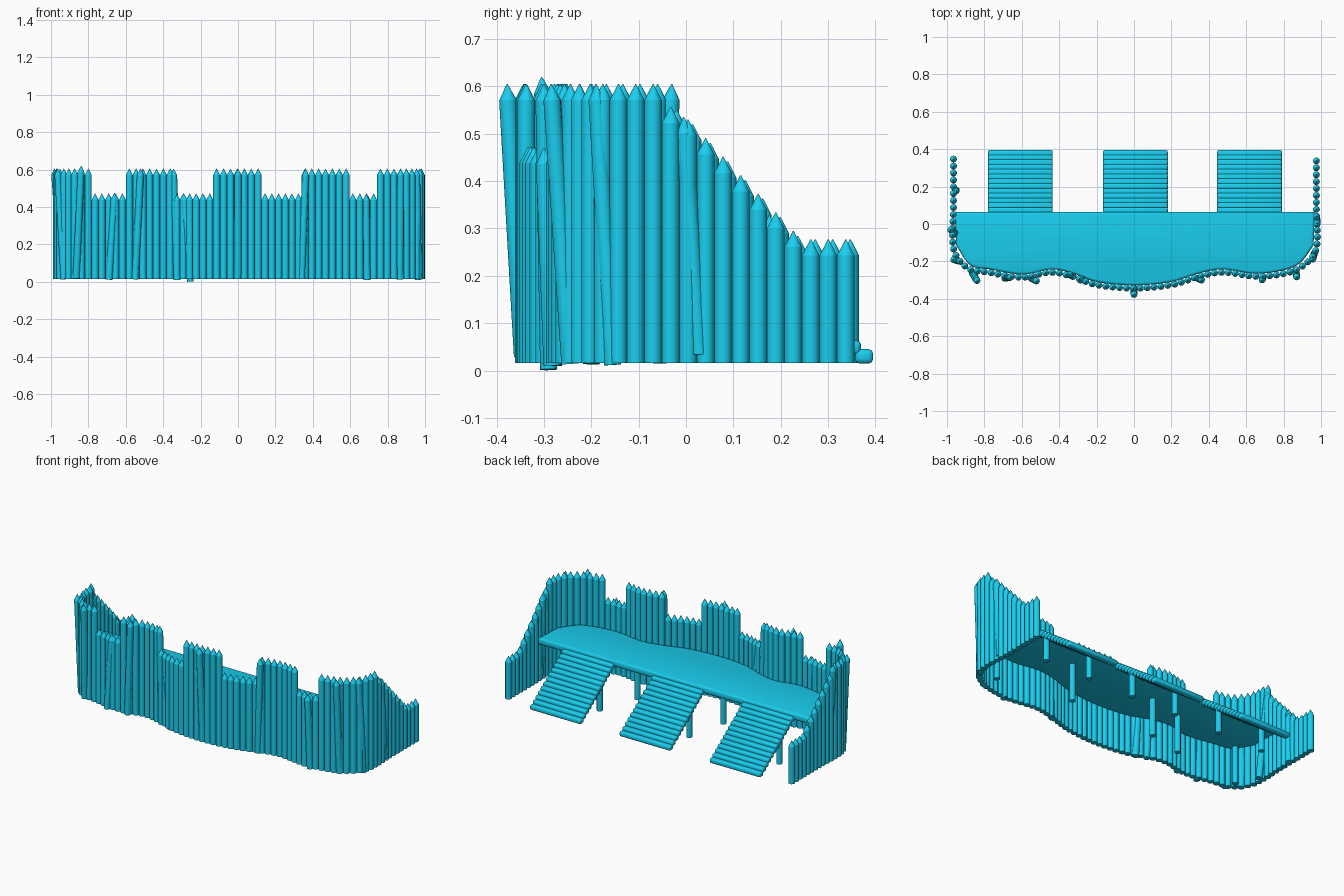
import bpy, bmesh
from mathutils import Vector, Matrix

if "Cube" in bpy.data.objects:
    bpy.data.objects.remove(bpy.data.objects["Cube"])

R = 0.0185    # stake radius
TIP = 0.034   # height of sharpened tip


def finish(name, bm, angle=0.6):
    bmesh.ops.recalc_face_normals(bm, faces=bm.faces)
    me = bpy.data.meshes.new(name)
    bm.to_mesh(me)
    bm.free()
    ob = bpy.data.objects.new(name, me)
    bpy.context.collection.objects.link(ob)
    mat = bpy.data.materials.get("cyan") or bpy.data.materials.new("cyan")
    mat.diffuse_color = (0.01, 0.62, 0.87, 1)
    mat.use_nodes = True
    mat.node_tree.nodes["Principled BSDF"].inputs["Base Color"].default_value = mat.diffuse_color
    me.materials.append(mat)
    bpy.ops.object.select_all(action='DESELECT')
    ob.select_set(True)
    bpy.context.view_layer.objects.active = ob
    bpy.ops.object.shade_smooth_by_angle(angle=angle)
    return ob


def add_pole(bm, base, top, r=R, tip=TIP):
    """Round pole from base to top, with an optional sharpened tip."""
    base, top = Vector(base), Vector(top)
    d = top - base
    rot = d.to_track_quat('Z', 'Y').to_matrix().to_4x4()
    body = d.length - tip
    at = lambda h: Matrix.Translation(base + d.normalized() * h) @ rot
    bmesh.ops.create_cone(bm, segments=12, cap_ends=True, radius1=r, radius2=r,
                          depth=body, matrix=at(body / 2))
    if tip:
        bmesh.ops.create_cone(bm, segments=12, cap_ends=False, radius1=r, radius2=0.001,
                              depth=tip, matrix=at(body + tip / 2))


def smooth_path(pts, n=24):
    """Catmull-Rom samples through the points."""
    p = [Vector(q) for q in pts]
    p = [2 * p[0] - p[1]] + p + [2 * p[-1] - p[-2]]
    out = []
    for a, b, c, d in zip(p, p[1:], p[2:], p[3:]):
        for i in range(n):
            t = i / n
            out.append(0.5 * (2 * b + (c - a) * t + (2 * a - 5 * b + 4 * c - d) * t * t
                              + (3 * b - a - 3 * c + d) * t ** 3))
    return out + [p[-2]]


def resample(pts, step):
    out, left = [pts[0]], step
    for a, b in zip(pts, pts[1:]):
        seg = (b - a).length
        while seg >= left:
            a = a.lerp(b, left / seg)
            seg = (b - a).length
            out.append(a)
            left = step
        left -= seg
    return out


# Palisade line: left arm, wavy front, right arm
front = [(-0.965, -0.13), (-0.89, -0.235), (-0.78, -0.258), (-0.6, -0.285), (-0.45, -0.258),
         (-0.33, -0.28), (-0.2, -0.325), (0, -0.343), (0.2, -0.325), (0.35, -0.28),
         (0.48, -0.258), (0.65, -0.28), (0.8, -0.265), (0.9, -0.225), (0.975, -0.13)]
line = smooth_path([(-0.965, 0.347), (-0.965, 0.1)] + front + [(0.975, 0.1), (0.975, 0.347)])
low_spans = [(-0.77, -0.59), (-0.33, -0.125), (0.13, 0.335), (0.585, 0.745)]


def stake_height(x, y):
    if y > -0.045:   # arms step down toward the back
        return max(0.277, min(0.557, 0.522 - 1.06 * (y - 0.012)))
    return 0.472 if any(a < x < b for a, b in low_spans) else 0.605


bm = bmesh.new()
for p in resample(line, 0.037):
    add_pole(bm, (p.x, p.y, 0.016), (p.x, p.y, stake_height(p.x, p.y)))
finish("palisade_stakes", bm)

# Leaning stakes: base x, y, z, then top x, y, z
leaning = [(-0.94, -0.06, 0.016, -0.982, -0.03, 0.605), (-0.93, -0.2, 0.014, -0.965, -0.19, 0.605),
           (-0.865, -0.26, 0.02, -0.838, -0.305, 0.62), (-0.69, -0.29, 0.012, -0.66, -0.285, 0.475),
           (-0.55, -0.29, 0.014, -0.52, -0.305, 0.605), (-0.325, -0.28, 0.01, -0.345, -0.27, 0.605),
           (-0.255, -0.29, 0.002, -0.29, -0.3, 0.472), (0, -0.345, 0.03, 0, -0.378, 0.605),
           (0.34, -0.29, 0.016, 0.362, -0.3, 0.605), (0.69, -0.283, 0.01, 0.685, -0.3, 0.47),
           (0.865, -0.245, 0.014, 0.87, -0.285, 0.605), (0.965, -0.155, 0.012, 0.955, -0.19, 0.605),
           (0.978, 0.028, 0.034, 0.978, -0.005, 0.535), (-0.95, 0.18, 0.016, -0.955, 0.175, 0.33)]
bm = bmesh.new()
for s in leaning:
    add_pole(bm, s[:3], s[3:])
finish("leaning_stakes", bm)

# Walkway platform following the inside of the palisade
edge = smooth_path(front, 5)
outline = [(-0.955, 0.065)] + [(p.x * 0.985, p.y + 0.015) for p in edge] + [(0.965, 0.065)]
bm = bmesh.new()
face = bm.faces.new([bm.verts.new((x, y, 0.245)) for x, y in outline])
ext = bmesh.ops.extrude_face_region(bm, geom=[face])
bmesh.ops.translate(bm, vec=(0, 0, 0.042),
                    verts=[v for v in ext['geom'] if isinstance(v, bmesh.types.BMVert)])
rim = [e for e in bm.edges if abs(e.verts[0].co.z - e.verts[1].co.z) < 1e-4]
bmesh.ops.bevel(bm, geom=rim, offset=0.014, segments=3, profile=0.5, affect='EDGES')
finish("walkway_platform", bm)

# Stepped ramps with two support posts each
STEPS = 13
for side, cx in (("left", -0.608), ("middle", 0.007), ("right", 0.618)):
    bm = bmesh.new()
    for i in range(STEPS):
        t = i / (STEPS - 1)
        m = Matrix.Translation((cx, 0.376 - 0.306 * t, 0.03 + 0.222 * t))
        bmesh.ops.create_cube(bm, size=1, matrix=m @ Matrix.Diagonal((0.347, 0.038, 0.03, 1)))
    bmesh.ops.bevel(bm, geom=bm.edges[:], offset=0.009, segments=2, profile=0.5, affect='EDGES')
    finish(side + "_ramp", bm, 0.9)
    bm = bmesh.new()
    for dx in (-0.152, 0.152):
        add_pole(bm, (cx + dx, 0.175, 0.016), (cx + dx, 0.175, 0.175), 0.017, 0)
    finish(side + "_ramp_posts", bm)

# Posts carrying the platform
bm = bmesh.new()
for x, y in ((-0.88, -0.19), (-0.42, -0.13), (-0.2, -0.08), (0.38, -0.07), (0.85, -0.15)):
    add_pole(bm, (x, y, 0.016), (x, y, 0.255), 0.017, 0)
finish("platform_posts", bm)
